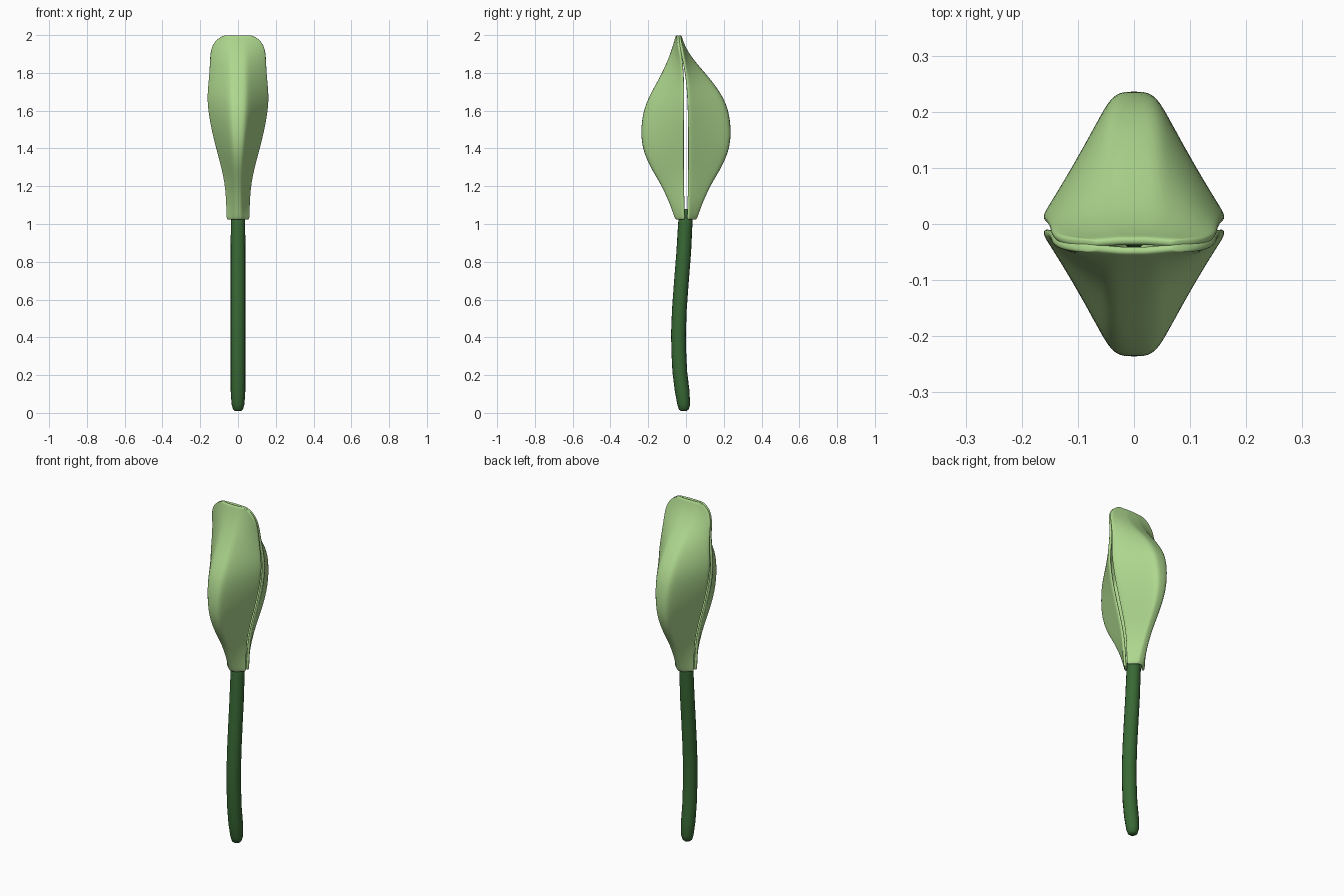
import bpy, bmesh

if "Cube" in bpy.data.objects:
    bpy.data.objects.remove(bpy.data.objects["Cube"])


def material(name, color):
    m = bpy.data.materials.new(name)
    m.diffuse_color = color
    m.use_nodes = True
    m.node_tree.nodes["Principled BSDF"].inputs["Base Color"].default_value = m.diffuse_color
    return m


light_green = material("petal_green", (0.42, 0.68, 0.27, 1))
dark_green = material("stem_green", (0.04, 0.14, 0.035, 1))


def finish(obj, mat):
    obj.data.materials.append(mat)
    for p in obj.data.polygons:
        p.use_smooth = True


# Curved stem: rings swept along a gentle bow, with rounded ends
def stem():
    rows = [(0.01, -0.012, 0.016), (0.018, -0.012, 0.026), (0.045, -0.012, 0.034),
            (0.12, -0.021, 0.039), (0.22, -0.033, 0.039), (0.32, -0.038, 0.039),
            (0.42, -0.04, 0.039), (0.55, -0.035, 0.039), (0.7, -0.024, 0.039),
            (0.85, -0.012, 0.039), (1.0, -0.004, 0.038), (1.06, 0.0, 0.036),
            (1.08, 0.0, 0.02)]
    bm = bmesh.new()
    rings = []
    for z, y, r in rows:
        ring = bmesh.ops.create_circle(bm, segments=16, radius=r)["verts"]
        for v in ring:
            v.co.y += y
            v.co.z = z
        rings.append(ring)
    for a, b in zip(rings, rings[1:]):
        for i in range(16):
            j = (i + 1) % 16
            bm.faces.new((a[i], a[j], b[j], b[i]))
    bm.faces.new(rings[0])
    bm.faces.new(rings[-1])
    bmesh.ops.recalc_face_normals(bm, faces=bm.faces)
    me = bpy.data.meshes.new("stem")
    bm.to_mesh(me)
    bm.free()
    obj = bpy.data.objects.new("stem", me)
    bpy.context.collection.objects.link(obj)
    finish(obj, dark_green)


# Cupped petal: rows of (z, half width, keel y, edge y)
def petal(name, rows, side):
    us = [-1, -0.9, -0.75, -0.55, -0.38, -0.24, 0, 0.24, 0.38, 0.55, 0.75, 0.9, 1]
    bm = bmesh.new()
    grid = []
    for z, w, keel, edge in rows:
        line = []
        for u in us:
            f = min(1, (1 - abs(u)) / 0.74)
            line.append(bm.verts.new((u * w, edge + (keel - edge) * f, z)))
        grid.append(line)
    for a, b in zip(grid, grid[1:]):
        for i in range(len(us) - 1):
            q = (a[i], a[i + 1], b[i + 1], b[i])
            bm.faces.new(q if side < 0 else q[::-1])
    me = bpy.data.meshes.new(name)
    bm.to_mesh(me)
    bm.free()
    obj = bpy.data.objects.new(name, me)
    bpy.context.collection.objects.link(obj)
    finish(obj, light_green)
    sol = obj.modifiers.new("thickness", "SOLIDIFY")
    sol.thickness = 0.016
    sol.offset = -1
    sub = obj.modifiers.new("smooth", "SUBSURF")
    sub.levels = sub.render_levels = 2


zs = [1.02, 1.03, 1.08, 1.2, 1.3, 1.4, 1.5, 1.6, 1.68, 1.77, 1.85, 1.91, 1.955, 1.985, 2.0]
ws = [.056, .064, .064, .07, .092, .12, .145, .163, .168, .158, .152, .149, .134, .105, .07]
front_keel = [-.05, -.06, -.075, -.125, -.19, -.232, -.239, -.226, -.193,
              -.142, -.103, -.08, -.066, -.058, -.054]
front_edge = [-.014] * 9 + [-.017, -.025, -.036, -.045, -.049, -.051]
back_keel = [.05, .06, .075, .125, .19, .232, .239, .226, .193,
             .128, .055, .012, -.01, -.02, -.024]
back_edge = [.014] * 7 + [.013, .011, .006, -.004, -.014, -.022, -.026, -.028]

stem()
petal("front_petal", list(zip(zs, ws, front_keel, front_edge)), -1)
petal("back_petal", list(zip(zs, ws, back_keel, back_edge)), 1)
